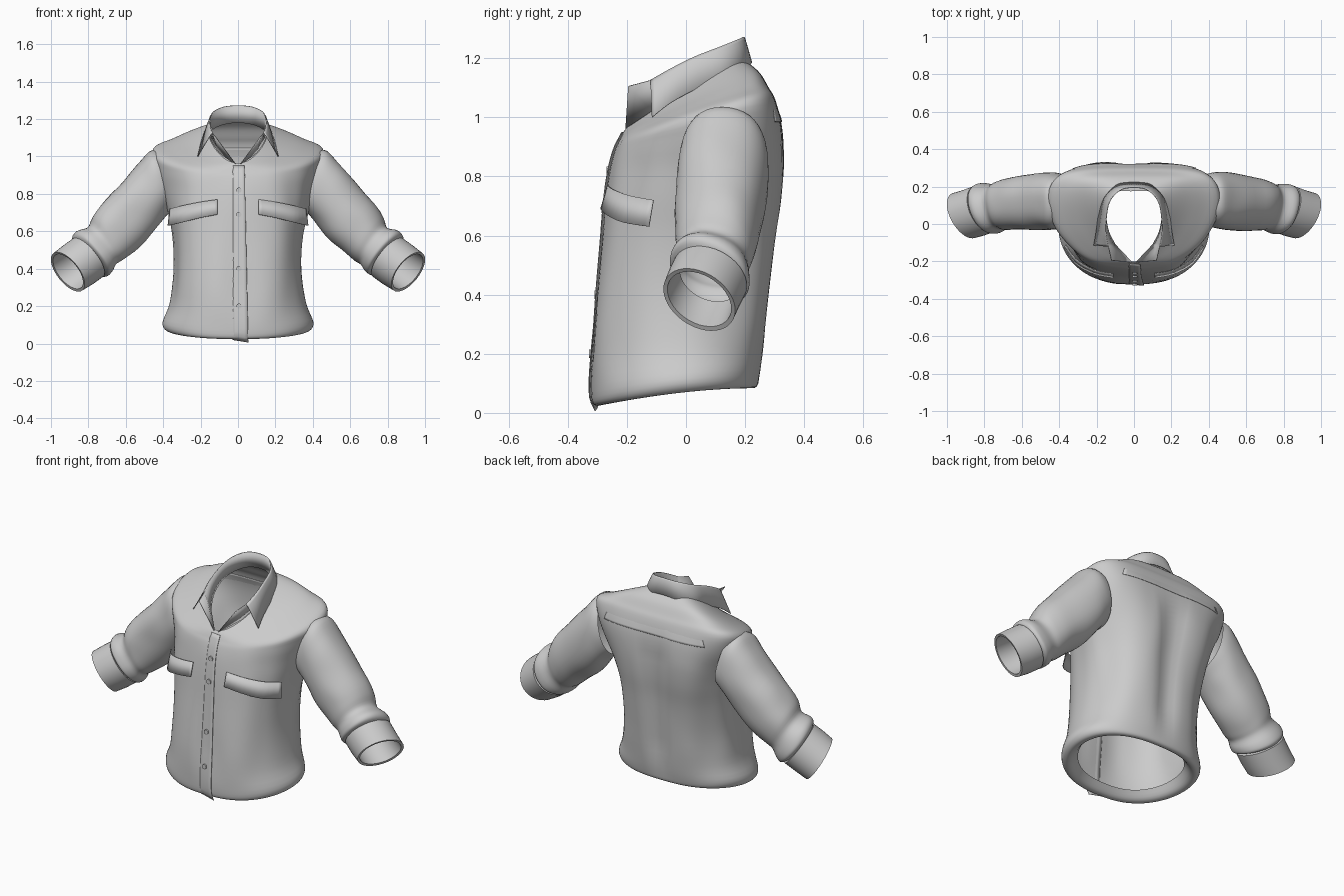
import bpy, math
from mathutils import Vector, noise
from mathutils.bvhtree import BVHTree

if "Cube" in bpy.data.objects:
    bpy.data.objects.remove(bpy.data.objects["Cube"])

cloth = bpy.data.materials.new("grey cloth")
cloth.diffuse_color = (0.6, 0.6, 0.6, 1)
cloth.use_nodes = True
cloth.node_tree.nodes["Principled BSDF"].inputs["Base Color"].default_value = cloth.diffuse_color


def spline(rows, n):
    """Catmull-Rom interpolation through rows of numbers."""
    out = []
    for i in range(len(rows) - 1):
        a, b = rows[max(i - 1, 0)], rows[i]
        c, d = rows[i + 1], rows[min(i + 2, len(rows) - 1)]
        for k in range(n):
            t = k / n
            out.append([0.5 * (2 * q + (r - p) * t + (2 * p - 5 * q + 4 * r - s) * t * t
                               + (3 * q - p - 3 * r + s) * t ** 3)
                        for p, q, r, s in zip(a, b, c, d)])
    out.append(list(rows[-1]))
    return out


def sheet(name, rows, closed=False, thick=0.0, angle=40, keep=None):
    """Surface through a grid of points."""
    n = len(rows[0])
    verts = [Vector(p) for r in rows for p in r]
    faces = []
    for i in range(len(rows) - 1):
        for j in range(n if closed else n - 1):
            k = (j + 1) % n
            f = (i * n + j, i * n + k, (i + 1) * n + k, (i + 1) * n + j)
            if keep is None or keep(sum((verts[v] for v in f), Vector()) / 4):
                faces.append(f)
    me = bpy.data.meshes.new(name)
    me.from_pydata(verts, [], faces)
    me.materials.append(cloth)
    ob = bpy.data.objects.new(name, me)
    bpy.context.collection.objects.link(ob)
    if thick:
        m = ob.modifiers.new("thickness", "SOLIDIFY")
        m.thickness, m.offset = thick, 0
    bpy.ops.object.select_all(action="DESELECT")
    ob.select_set(True)
    bpy.context.view_layer.objects.active = ob
    bpy.ops.object.shade_smooth_by_angle(angle=math.radians(angle))
    return ob


# Torso rings: half width, y front/side/back, z front/side/back, squareness front/back
torso_rings = [
    (0.31, -0.25, -0.02, 0.18, 0.07, 0.12, 0.14, 0.8, 0.8),
    (0.345, -0.28, -0.02, 0.21, 0.03, 0.075, 0.09, 0.8, 0.8),
    (0.385, -0.312, -0.02, 0.238, 0.028, 0.072, 0.088, 0.8, 0.8),
    (0.403, -0.322, -0.02, 0.25, 0.07, 0.115, 0.125, 0.8, 0.8),
    (0.365, -0.32, -0.01, 0.265, 0.20, 0.22, 0.22, 0.75, 0.8),
    (0.345, -0.305, 0.0, 0.285, 0.40, 0.40, 0.40, 0.7, 0.8),
    (0.353, -0.285, 0.02, 0.305, 0.58, 0.58, 0.58, 0.67, 0.75),
    (0.38, -0.27, 0.05, 0.325, 0.72, 0.72, 0.72, 0.67, 0.7),
    (0.41, -0.255, 0.09, 0.332, 0.82, 0.83, 0.85, 0.7, 0.65),
    (0.445, -0.238, 0.12, 0.325, 0.89, 0.95, 0.97, 0.72, 0.6),
    (0.455, -0.225, 0.13, 0.302, 0.92, 1.034, 1.06, 0.75, 0.6),
    (0.37, -0.216, 0.13, 0.28, 0.94, 1.072, 1.10, 0.8, 0.65),
    (0.27, -0.208, 0.12, 0.25, 0.955, 1.108, 1.15, 0.9, 0.75),
    (0.16, -0.20, 0.08, 0.21, 0.965, 1.14, 1.185, 1.0, 0.85),
]


def bend(f, m, b, s):
    return m + (b - f) / 2 * s + ((f + b) / 2 - m) * s * s


def torso_point(r, a):
    c, s = math.cos(a), math.sin(a)
    w, yf, ys, yb, zf, zs, zb, ef, eb = r
    x = w * math.copysign(abs(c) ** (eb if s > 0 else ef), c)
    p = Vector((x, bend(yf, ys, yb, s), bend(zf, zs, zb, s)))
    # cloth folds, strongest between hem and chest
    amp = max(0, min(1, (p.z - 0.1) / 0.2, (1.05 - p.z) / 0.2))
    fold = noise.noise(Vector((p.x * 6, p.y * 6, p.z * 1.6 + abs(p.x) * 2)))
    p += Vector((c, s, 0)) * fold * 0.016 * amp
    if s > 0:  # centre back dent
        p.y -= 0.03 * amp * math.exp(-(p.x / 0.06) ** 2)
    return p


rows = [[torso_point(r, 2 * math.pi * (j + 0.5) / 96) for j in range(96)] for r in spline(torso_rings, 4)]


def outside_armhole(c):
    return abs(c.x) < 0.35 or ((c.y - 0.12) / 0.10) ** 2 + ((c.z - 0.86) / 0.12) ** 2 > 1


torso = sheet("shirt_body", rows, True, keep=outside_armhole, angle=60)
tree = BVHTree.FromPolygons([v.co for v in torso.data.vertices],
                            [tuple(p.vertices) for p in torso.data.polygons])


def patch(name, corners, side=-1, nx=12, nz=6, lift=(0.006, 0.006), thick=0.009, tilt=0.0):
    """Panel laid on the torso; corners are bottom-left, bottom-right, top-right, top-left (x, z)."""
    bl, br, tr, tl = [Vector(c) for c in corners]
    grid = []
    for i in range(nz + 1):
        t = i / nz
        line = []
        for j in range(nx + 1):
            q = bl.lerp(tl, t).lerp(br.lerp(tr, t), j / nx)
            hit = tree.ray_cast(Vector((q.x, 2 * side, q.y)), Vector((0, -side, 0)))[0]
            y = hit.y if hit and hit.y * side > 0 else side * 0.30
            y += side * (lift[0] + (lift[1] - lift[0]) * t + tilt * j / nx)
            line.append((q.x, y, q.y))
        grid.append(line)
    return sheet(name, grid, thick=thick)


# Front placket (raised along its overlapping edge) and back yoke
patch("placket", [(-0.03, 0.02), (0.055, 0.006), (0.035, 0.95), (-0.03, 0.95)], nx=4, nz=40,
      lift=(-0.002, -0.002), thick=0.003, tilt=0.009)
patch("back_yoke", [(-0.33, 0.985), (0.33, 0.985), (0.31, 1.045), (-0.31, 1.045)], side=1,
      nx=30, lift=(0.003, -0.003), thick=0.002)

# Pocket flaps: bottom x, y, z and top x, y, z, from the placket outwards
flap_rows = spline([
    (0.11, -0.288, 0.69, 0.11, -0.265, 0.77),
    (0.21, -0.268, 0.67, 0.21, -0.245, 0.755),
    (0.31, -0.215, 0.645, 0.305, -0.19, 0.735),
    (0.375, -0.125, 0.63, 0.365, -0.11, 0.72),
], 4)
for s, side in ((-1, "right"), (1, "left")):
    sheet(side + "_pocket_flap", [[(s * r[0], r[1], r[2]), (s * r[3], r[4], r[5])] for r in flap_rows],
          thick=0.004)

# Buttons
for z in (0.20, 0.40, 0.69, 0.82):
    hit = tree.ray_cast(Vector((0.005, -2, z)), Vector((0, 1, 0)))[0]
    bpy.ops.mesh.primitive_cylinder_add(vertices=16, radius=0.014, depth=0.01,
                                        location=(0.005, hit.y - 0.006, z), rotation=(math.pi / 2, 0, 0))
    b = bpy.context.object
    b.name = "button"
    b.data.materials.append(cloth)

# Sleeve rings: top x, top z, bottom x, bottom z, centre y, half depth, forward turn
sleeve_rings = [
    (0.425, 1.035, 0.35, 0.72, 0.125, 0.138, 0.0),
    (0.475, 1.03, 0.38, 0.685, 0.122, 0.15, 0.0),
    (0.535, 0.965, 0.43, 0.62, 0.12, 0.152, 0.0),
    (0.62, 0.865, 0.50, 0.545, 0.115, 0.146, 0.05),
    (0.73, 0.745, 0.575, 0.48, 0.107, 0.14, 0.1),
    (0.775, 0.68, 0.625, 0.44, 0.097, 0.133, 0.2),
    (0.80, 0.62, 0.655, 0.42, 0.09, 0.125, 0.25),
    (0.86, 0.60, 0.675, 0.385, 0.085, 0.138, 0.3),
    (0.88, 0.575, 0.70, 0.365, 0.08, 0.14, 0.33),
    (0.875, 0.54, 0.725, 0.375, 0.08, 0.118, 0.36),
]
cuff_rings = [
    (0.875, 0.545, 0.73, 0.375, 0.08, 0.115, 0.36),
    (0.885, 0.56, 0.72, 0.358, 0.08, 0.135, 0.36),
    (0.94, 0.52, 0.775, 0.318, 0.06, 0.135, 0.42),
    (0.988, 0.482, 0.832, 0.284, 0.045, 0.135, 0.45),
    (0.978, 0.472, 0.840, 0.298, 0.045, 0.12, 0.45),
    (0.925, 0.505, 0.79, 0.335, 0.06, 0.115, 0.42),
    (0.865, 0.54, 0.74, 0.38, 0.08, 0.108, 0.36),
]


def tube_ring(r, sx, wrinkle, square=1.0):
    tx, tz, bx, bz, y, depth, turn = r
    mid = Vector(((tx + bx) / 2, y, (tz + bz) / 2))
    up = Vector((tx - bx, 0, tz - bz)) / 2
    out = Vector((up.z, 0, -up.x)).normalized()
    back = (Vector((0, 1, 0)) * math.cos(turn) + out * math.sin(turn)) * depth
    pts = []
    for j in range(40):
        c, s = [math.copysign(abs(f(2 * math.pi * j / 40)) ** square, f(2 * math.pi * j / 40))
                for f in (math.cos, math.sin)]
        d = up * c + back * s
        k = noise.noise((mid + d) * 6 + Vector((sx * 3, 0, 0))) * wrinkle
        p = mid + d * (1 + k)
        pts.append((p.x * sx, p.y, p.z))
    return pts


for sx, side in ((-1, "right"), (1, "left")):
    sheet(side + "_sleeve", [tube_ring(r, sx, 0.08, 0.9) for r in spline(sleeve_rings, 4)], True, angle=60)
    sheet(side + "_cuff", [tube_ring(r, sx, 0.0) for r in cuff_rings], True, angle=40)

# Collar, half from centre back to front: stand base, fold line, outer edge
collar = [
    (0, .205, 1.18, 0, .195, 1.272, 0, .222, 1.185),
    (.08, .19, 1.17, .075, .18, 1.265, .10, .208, 1.172),
    (.135, .13, 1.145, .13, .12, 1.24, .17, .145, 1.135),
    (.15, .05, 1.115, .148, .03, 1.205, .19, .045, 1.10),
    (.135, -.04, 1.07, .15, -.05, 1.165, .203, -.05, 1.05),
    (.10, -.11, 1.02, .137, -.12, 1.125, .215, -.115, 1.0),
]
full = [[v * (-1 if i % 3 == 0 else 1) for i, v in enumerate(r)] for r in collar[:0:-1]] + collar
dense = spline(full, 4)
stand = [[Vector(r[0:3]), Vector(r[3:6])] for r in dense]
fall = [[Vector(r[3:6]), Vector(r[3:6]).lerp(Vector(r[6:9]), 0.15) + Vector((0, 0, 0.006)),
         Vector(r[6:9])] for r in dense]
for s, where in ((-1, 0), (1, None)):  # front ends run down to the open neck
    end = [Vector((s * 0.01, -0.205, 0.955)), Vector((s * 0.12, -0.195, 1.105))]
    stand.insert(len(stand) if where is None else 0, end)
sheet("collar_stand", stand, thick=0.004)
sheet("collar_fall", fall, thick=0.004)
